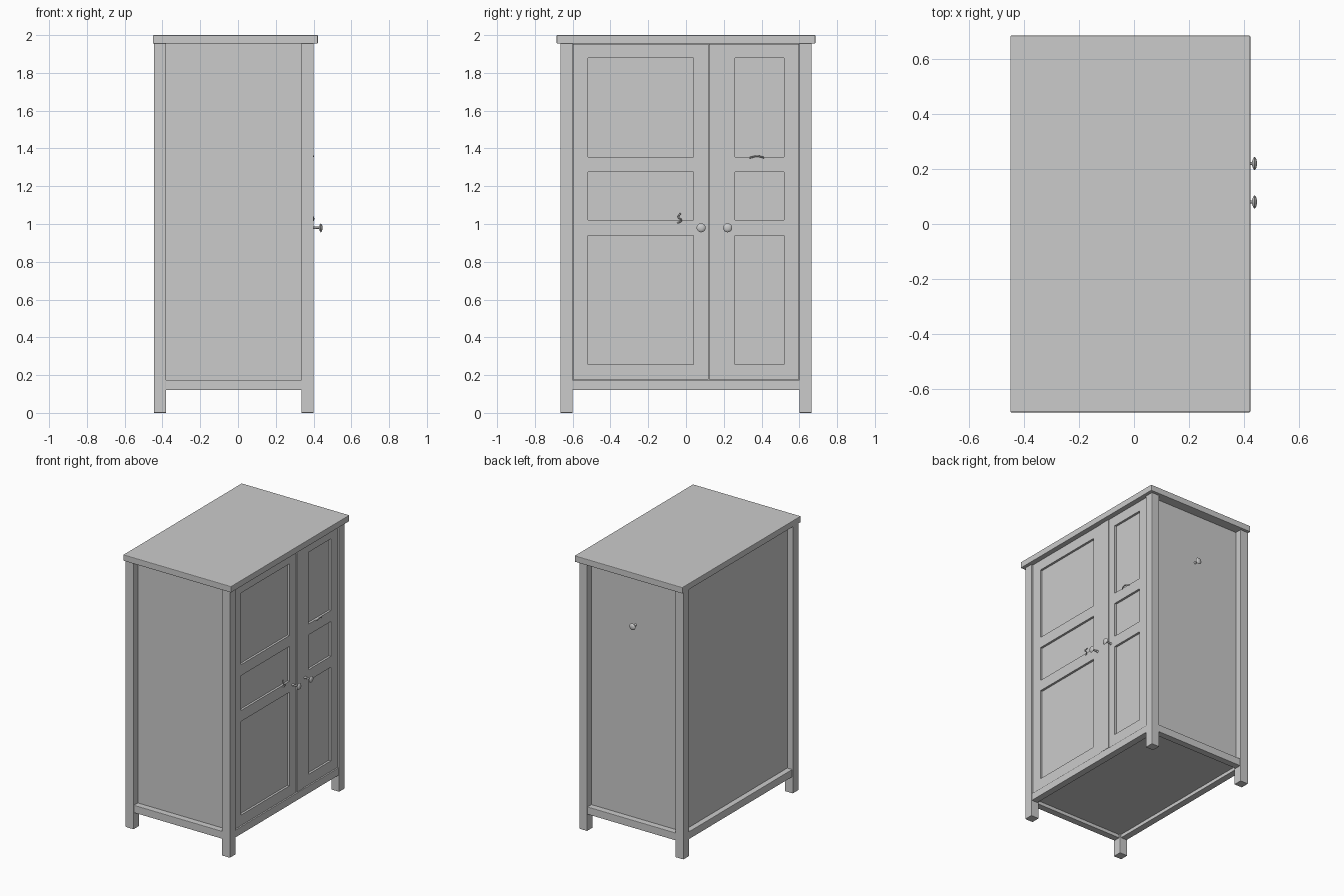
import bpy
from math import pi, radians, sin, cos

cube = bpy.data.objects.get("Cube")
if cube:
    bpy.data.objects.remove(cube, do_unlink=True)

paint = bpy.data.materials.new("pale_grey")
paint.use_nodes = True
GREY = (0.6, 0.6, 0.6, 1)
paint.diffuse_color = GREY
paint.node_tree.nodes["Principled BSDF"].inputs["Base Color"].default_value = GREY


def box(name, x, y, z, bevel=0.0):
    """Box spanning the given (low, high) ranges."""
    bpy.ops.mesh.primitive_cube_add(size=1, location=[sum(r) / 2 for r in (x, y, z)])
    ob = bpy.context.object
    ob.name = name
    ob.scale = [r[1] - r[0] for r in (x, y, z)]
    bpy.ops.object.transform_apply(location=False, rotation=False, scale=True)
    ob.data.materials.append(paint)
    if bevel:
        mod = ob.modifiers.new("soft_edge", 'BEVEL')
        mod.width = bevel
        mod.segments = 2
    return ob


def knob(name, loc, rot, length):
    """Mushroom knob, lathed around local z and pointing along it."""
    profile = [(0.010, 0), (0.006, 0.006), (0.006, length - 0.018), (0.018, length - 0.014),
               (0.024, length - 0.009), (0.018, length - 0.003), (0.008, length)]
    n = 20
    verts = [(r * cos(2 * pi * k / n), r * sin(2 * pi * k / n), h)
             for r, h in profile for k in range(n)]
    faces = [(i * n + k, i * n + (k + 1) % n, (i + 1) * n + (k + 1) % n, (i + 1) * n + k)
             for i in range(len(profile) - 1) for k in range(n)]
    faces.append(range(len(verts) - n, len(verts)))
    mesh = bpy.data.meshes.new(name)
    mesh.from_pydata(verts, [], faces)
    mesh.materials.append(paint)
    ob = bpy.data.objects.new(name, mesh)
    bpy.context.collection.objects.link(ob)
    ob.location, ob.rotation_euler = loc, rot
    bpy.ops.object.select_all(action='DESELECT')
    ob.select_set(True)
    bpy.context.view_layer.objects.active = ob
    bpy.ops.object.shade_smooth_by_angle(angle=radians(40))


def bent_rod(name, points, radius):
    """Thin round rod along a smooth path."""
    curve = bpy.data.curves.new(name, 'CURVE')
    curve.dimensions = '3D'
    curve.bevel_depth = radius
    curve.bevel_resolution = 2
    curve.use_fill_caps = True
    spline = curve.splines.new('BEZIER')
    spline.bezier_points.add(len(points) - 1)
    for bp, p in zip(spline.bezier_points, points):
        bp.co = p
        bp.handle_left_type = bp.handle_right_type = 'AUTO'
    curve.materials.append(paint)
    bpy.context.collection.objects.link(bpy.data.objects.new(name, curve))


# Top board and closed body
box("top_board", (-0.45, 0.423), (-0.685, 0.685), (1.955, 2.0), 0.004)
box("cabinet_body", (-0.40, 0.372), (-0.615, 0.615), (0.145, 1.956))

# Corner legs and the low rails between them
RAIL_Z = (0.12, 0.175)
for side, s in (("right", -1), ("left", 1)):
    span = sorted((s * 0.60, s * 0.665))
    box(side + "_back_leg", (-0.445, -0.38), span, (0, 1.956), 0.003)
    box(side + "_door_leg", (0.335, 0.40), span, (0, 1.956), 0.003)
    box(side + "_low_rail", (-0.385, 0.34), sorted((s * 0.61, s * 0.66)), RAIL_Z, 0.003)
box("back_low_rail", (-0.44, -0.39), (-0.605, 0.605), RAIL_Z, 0.003)
box("door_low_rail", (0.345, 0.395), (-0.605, 0.605), RAIL_Z, 0.003)


# Doors: stiles and cross rails framing three sunken panels
FRAME_X = (0.36, 0.388)
CROSS_RAILS = ((0.178, 0.255), (0.94, 1.02), (1.275, 1.355), (1.88, 1.953))


def door(name, y0, panel0, panel1, y1):
    for tag, span in (("right", (y0, panel0)), ("left", (panel1, y1))):
        box(f"{name}_{tag}_stile", FRAME_X, span, (0.178, 1.953))
    for i, z in enumerate(CROSS_RAILS):
        box(f"{name}_cross_rail_{i}", FRAME_X, (panel0, panel1), z)


door("wide_door", -0.599, -0.52, 0.04, 0.118)
door("narrow_door", 0.122, 0.26, 0.52, 0.599)
box("door_cover_strip", (0.38, 0.392), (0.122, 0.198), (0.178, 1.953))

# Knobs on both doors and on the left side panel
for name, y in (("wide_door_knob", 0.08), ("narrow_door_knob", 0.22)):
    knob(name, (0.387, y, 0.98), (0, pi / 2, 0), 0.06)
knob("side_knob", (-0.022, 0.614, 1.585), (-pi / 2, 0, 0), 0.046)

# Small hook and small curved pull
bent_rod("door_hook", [(0.385, -0.03, 1.055), (0.399, -0.04, 1.035),
                       (0.398, -0.025, 1.02), (0.385, -0.045, 1.005)], 0.004)
bent_rod("curved_pull", [(0.384, 0.335, 1.35), (0.396, 0.355, 1.355),
                         (0.398, 0.375, 1.36), (0.396, 0.395, 1.356),
                         (0.384, 0.415, 1.35)], 0.004)
